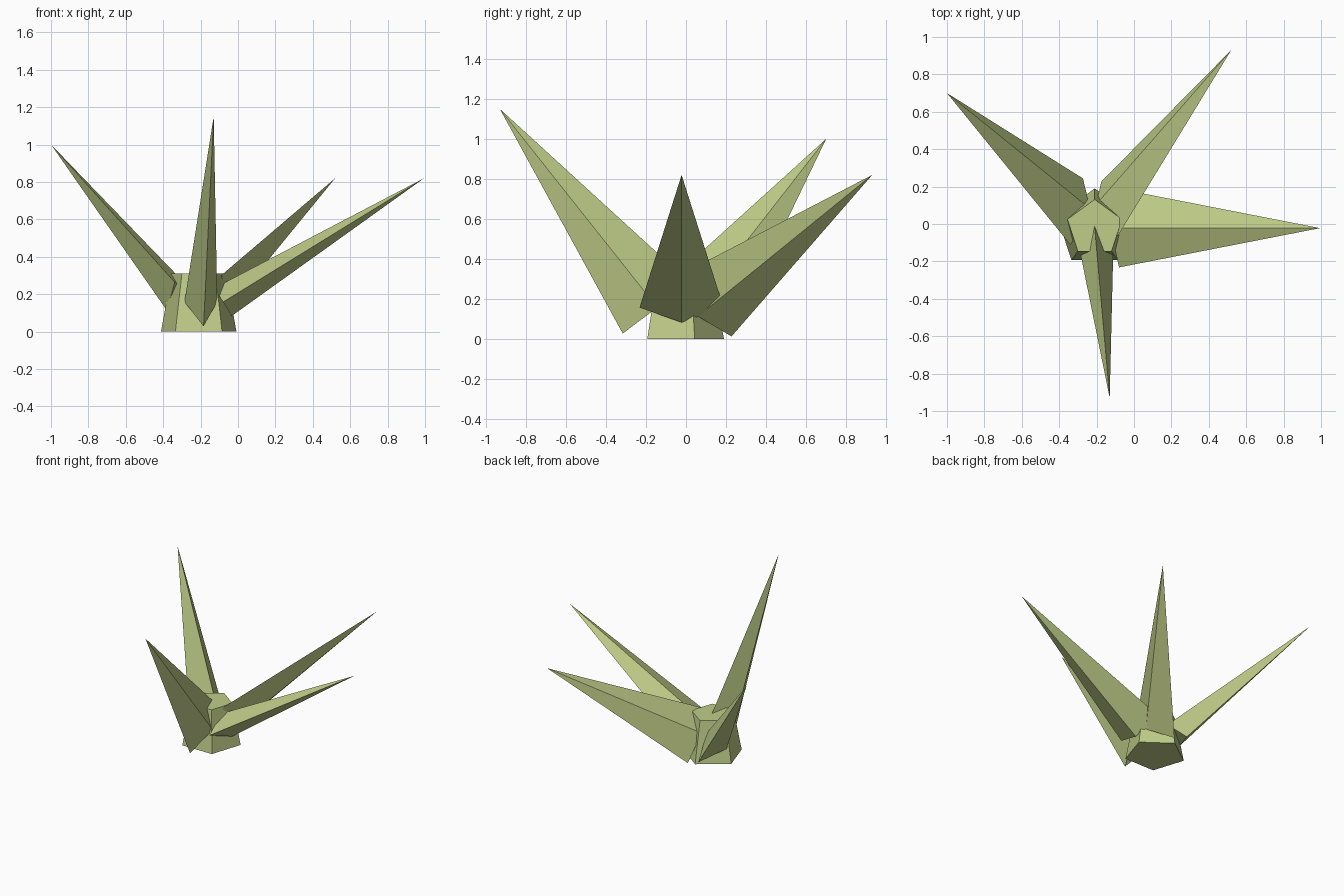
import bpy, bmesh, math
from mathutils import Vector, Matrix

if "Cube" in bpy.data.objects:
    bpy.data.objects.remove(bpy.data.objects["Cube"])

green = bpy.data.materials.new("leaf_green")
green.diffuse_color = (0.53, 0.61, 0.25, 1)
green.use_nodes = True
green.node_tree.nodes["Principled BSDF"].inputs["Base Color"].default_value = green.diffuse_color

CX, CY = -0.21, -0.022      # plant centre


def cone(name, sides, r1, r2, depth, matrix):
    """Flat shaded cone, base centre at the origin of matrix, axis along its z."""
    bm = bmesh.new()
    bmesh.ops.create_cone(bm, cap_ends=True, segments=sides,
                          radius1=r1, radius2=r2, depth=depth)
    bmesh.ops.translate(bm, verts=bm.verts, vec=(0, 0, depth / 2))
    bmesh.ops.remove_doubles(bm, verts=bm.verts, dist=1e-5)
    # put one corner on the local +y axis
    top = max(bm.verts, key=lambda v: (round(v.co.y, 4), -v.co.z))
    turn = math.pi / 2 - math.atan2(top.co.y, top.co.x)
    bm.transform(matrix @ Matrix.Rotation(turn, 4, 'Z'))
    bmesh.ops.recalc_face_normals(bm, faces=bm.faces)
    mesh = bpy.data.meshes.new(name)
    bm.to_mesh(mesh)
    bm.free()
    mesh.materials.append(green)
    obj = bpy.data.objects.new(name, mesh)
    bpy.context.collection.objects.link(obj)


# five-sided stump
cone("stump", 5, 0.212, 0.153, 0.31, Matrix.Translation((CX, CY, 0)))


# flattened four-sided spikes, each rolled about its own axis
def leaf(name, tip, roll):
    tip = Vector(tip)
    out = Vector((tip.x - CX, tip.y - CY, 0)).normalized()
    base = Vector((CX, CY, 0.158)) + out * 0.13
    axis = (tip - base).normalized()
    side = Vector((0, 0, 1)).cross(axis).normalized()
    up = axis.cross(side)
    a = math.radians(roll)
    wide = side * math.cos(a) + up * math.sin(a)
    thin = axis.cross(wide)
    m = Matrix((wide * 0.21, thin * 0.088, axis)).transposed().to_4x4()
    m.translation = base
    cone(name, 4, 1, 0, (tip - base).length, m)


leaf("right_leaf", (0.995, -0.022, 0.82), 0)
leaf("front_leaf", (-0.13, -0.93, 1.15), 90)
leaf("left_leaf", (-1.0, 0.70, 1.0), 43)
leaf("back_leaf", (0.52, 0.93, 0.82), -54)
